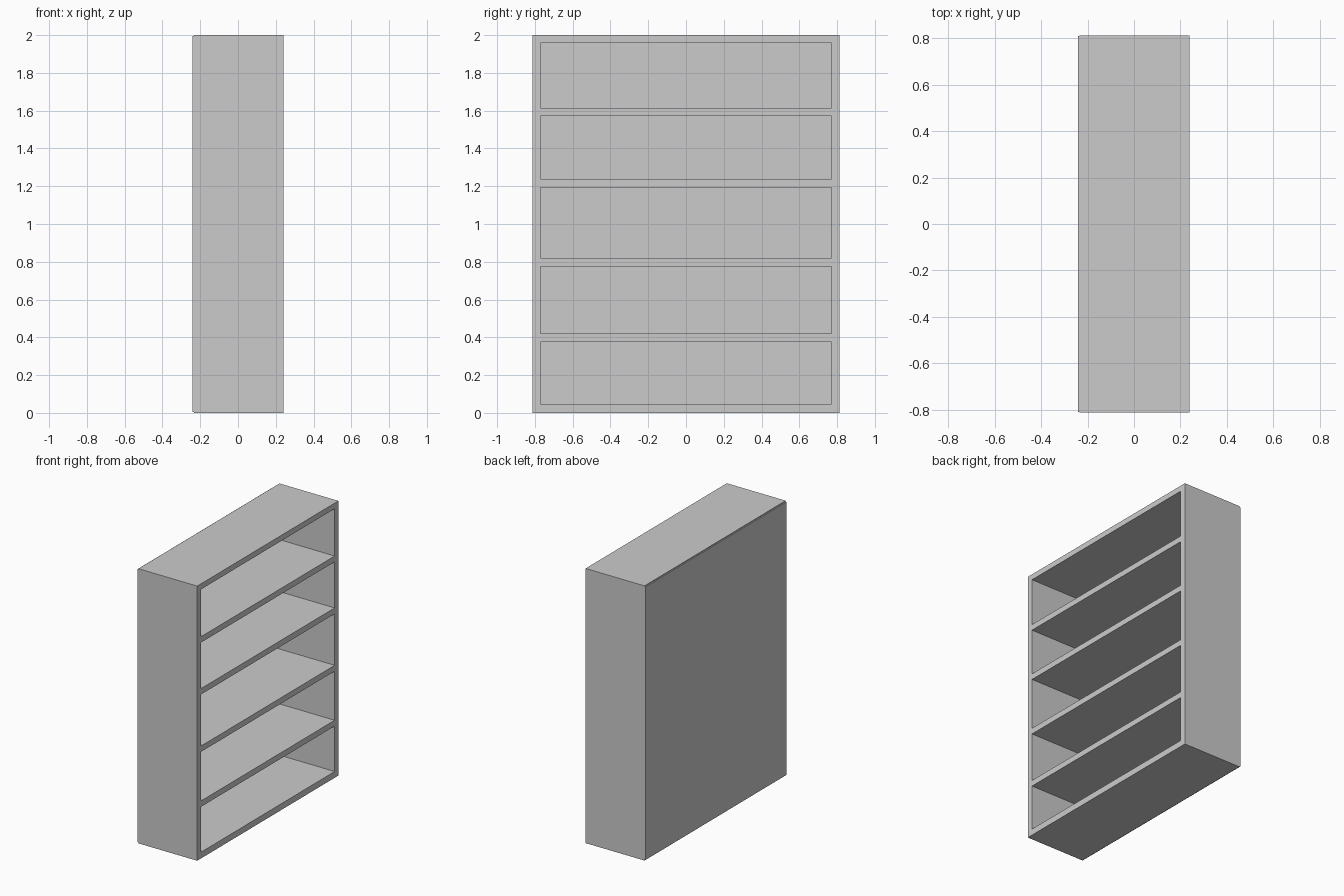
import bpy

if "Cube" in bpy.data.objects:
    bpy.data.objects.remove(bpy.data.objects["Cube"])

FRONT, BACK = 0.24, -0.234      # open side faces +x
HALF_W, H, T = 0.812, 2.0, 0.043


def board(name, x, y, z):
    """Box spanning the given (min, max) ranges."""
    bpy.ops.mesh.primitive_cube_add(size=1, location=[(a + b) / 2 for a, b in (x, y, z)])
    ob = bpy.context.object
    ob.name = name
    ob.scale = [b - a for a, b in (x, y, z)]
    bpy.ops.object.transform_apply(location=False, rotation=False, scale=True)
    return ob


depth = (BACK, FRONT)
inner = HALF_W - T

# Side panels
board("left_side_panel", depth, (-HALF_W, -inner), (0, H))
board("right_side_panel", depth, (inner, HALF_W), (0, H))

# Bottom, top and unevenly spaced shelves between the sides
board("bottom_panel", depth, (-inner, inner), (0, 0.046))
board("top_panel", depth, (-inner, inner), (1.959, H))
for i, z in enumerate((0.376, 0.776, 1.194, 1.572)):
    board(f"shelf_{i + 1}", depth, (-inner, inner), (z, z + T))

# Thin back panel, slightly smaller than the carcass
board("back_panel", (-0.242, BACK), (-HALF_W + 0.002, HALF_W - 0.002), (0.006, H - 0.006))
